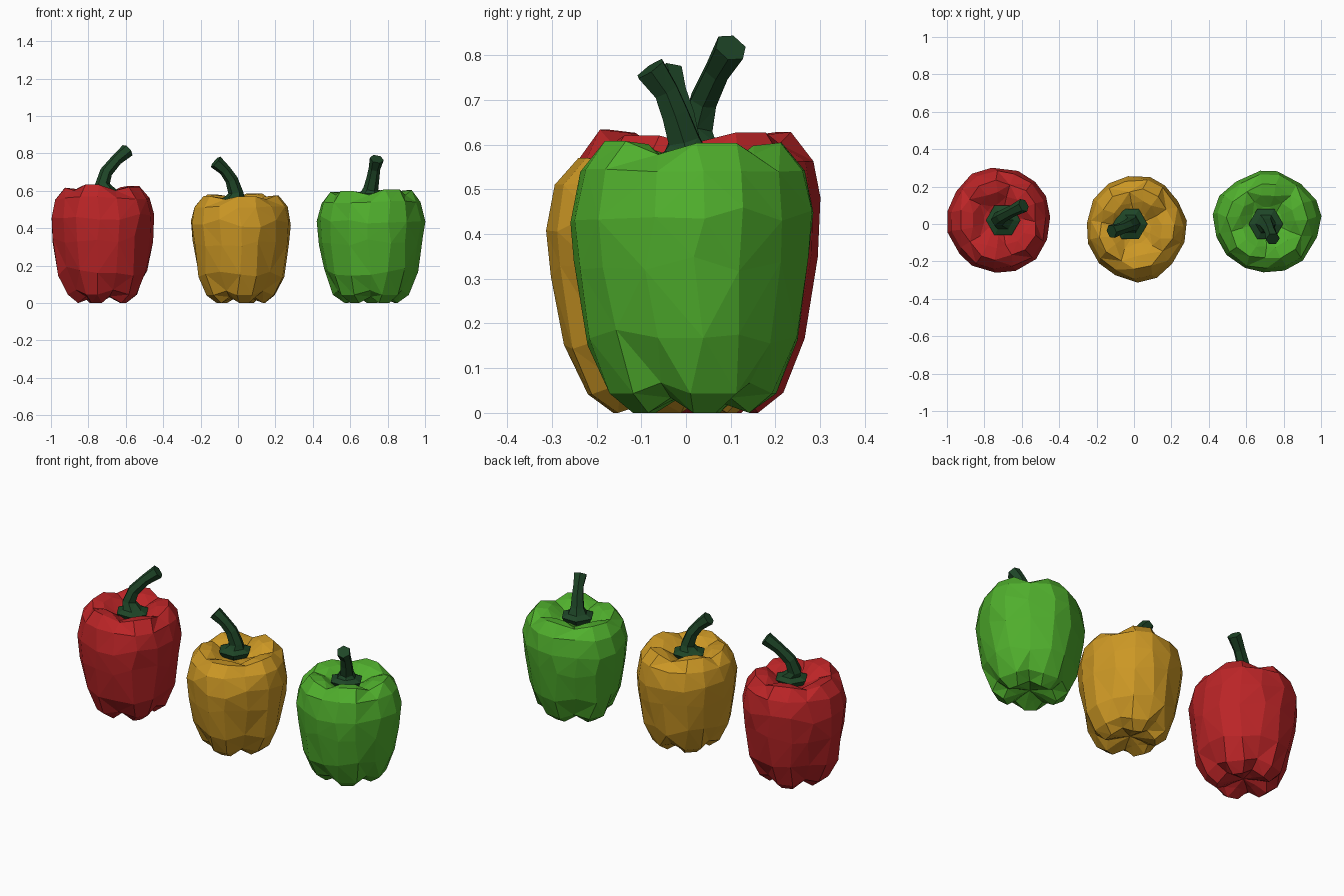
import bpy, bmesh, math, random
from mathutils import Vector

if "Cube" in bpy.data.objects:
    bpy.data.objects.remove(bpy.data.objects["Cube"])

LOBES, SIDES = 5, 15          # each lobe: one valley column and two crest columns
# (radius, height) of the lobe crests, and (radius factor, height shift) at the valleys;
# runs from the underside, up the wall, over the shoulder and into the stem hollow
PROFILE = [(0.07, 0.025, 1.0, 0.015), (0.14, 0.0, 0.85, 0.035), (0.20, 0.045, 0.90, 0.025),
           (0.25, 0.17, 0.95, 0.0), (0.276, 0.34, 0.97, 0.0), (0.287, 0.46, 0.97, 0.0),
           (0.268, 0.56, 0.95, 0.0), (0.215, 0.625, 0.91, -0.025),
           (0.15, 0.618, 0.88, -0.035), (0.085, 0.572, 0.95, -0.01)]


def material(name, rgb):
    m = bpy.data.materials.new(name)
    m.diffuse_color = (*rgb, 1)
    m.use_nodes = True
    m.node_tree.nodes["Principled BSDF"].inputs["Base Color"].default_value = m.diffuse_color
    return m


def finish(bm, name, mat):
    bmesh.ops.triangulate(bm, faces=[f for f in bm.faces if len(f.verts) == 4])
    bmesh.ops.recalc_face_normals(bm, faces=bm.faces)
    me = bpy.data.meshes.new(name)
    bm.to_mesh(me)
    bm.free()
    me.materials.append(mat)
    ob = bpy.data.objects.new(name, me)
    bpy.context.collection.objects.link(ob)
    return ob


def skin(bm, rings):
    n = len(rings[0])
    for a, b in zip(rings, rings[1:]):
        for i in range(n):
            j = (i + 1) % n
            bm.faces.new((a[i], a[j], b[j], b[i]))


def cap(bm, ring, point):
    c = bm.verts.new(point)
    for i, v in enumerate(ring):
        bm.faces.new((v, ring[(i + 1) % len(ring)], c))


def pepper_body(name, center, half, height, phase, mat, seed):
    rnd = random.Random(seed)
    bm = bmesh.new()
    cx, cy = center
    sx, sy, sz = half[0] / 0.284, half[1] / 0.284, height / 0.628
    lobe = [(rnd.uniform(0.97, 1.02), rnd.uniform(-0.012, 0.01)) for _ in range(LOBES)]
    rings = []
    for k, (r, z, vr, vz) in enumerate(PROFILE):
        ring = []
        for i in range(SIDES):
            a = phase + math.tau * (i + rnd.uniform(-0.16, 0.16)) / SIDES
            rr, zz = r * rnd.uniform(0.985, 1.015), z
            if i % 3 == 0:
                rr, zz = rr * vr, zz + vz
            else:
                rr *= lobe[i // 3][0]
                zz += lobe[i // 3][1] if k > 5 else 0
            if 2 < k < 6:
                zz += rnd.uniform(-0.025, 0.025)
            ring.append(bm.verts.new((cx + rr * sx * math.cos(a),
                                      cy + rr * sy * math.sin(a), max(zz, 0) * sz)))
        rings.append(ring)
    skin(bm, rings)
    cap(bm, rings[0], (cx, cy, 0.045))
    cap(bm, rings[-1], (cx, cy, 0.55 * sz))
    finish(bm, name, mat)


def stem(name, path, mat):
    # six-sided stalk with a flared crown at its foot
    bm = bmesh.new()
    pts = [Vector(p) for p in path]
    base = pts[0]
    rings = []
    for dz, r in ((-0.03, 0.075), (0.0, 0.092), (0.015, 0.055)):
        rings.append([bm.verts.new(base + Vector((r * math.cos(i * math.tau / 6),
                      r * math.sin(i * math.tau / 6), dz))) for i in range(6)])
    for k in range(1, len(pts)):
        t = pts[min(k + 1, len(pts) - 1)] - pts[k - 1]
        q = Vector((0, 0, 1)).rotation_difference(t.normalized())
        r = (0.040, 0.034, 0.031, 0.038)[k - 1]
        rings.append([bm.verts.new(pts[k] + q @ Vector((r * math.cos(i * math.tau / 6),
                      r * math.sin(i * math.tau / 6), 0))) for i in range(6)])
    skin(bm, rings)
    bm.faces.new(rings[0])
    bm.faces.new(rings[-1])
    finish(bm, name, mat)


red = material("red_skin", (0.50, 0.018, 0.02))
yellow = material("yellow_skin", (0.60, 0.31, 0.018))
green = material("green_skin", (0.08, 0.43, 0.026))
dark = material("stem_green", (0.013, 0.06, 0.02))

# Bodies
pepper_body("red_pepper", (-0.72, 0.02), (0.28, 0.288), 0.63, 0.0, red, 3)
pepper_body("yellow_pepper", (0.01, -0.02), (0.27, 0.282), 0.58, 0.5, yellow, 8)
pepper_body("green_pepper", (0.71, 0.01), (0.286, 0.276), 0.605, 0.9, green, 12)

# Stems
stem("red_stem", [(-0.70, 0.02, 0.588), (-0.725, 0.025, 0.635), (-0.705, 0.04, 0.70),
                  (-0.65, 0.07, 0.765), (-0.59, 0.10, 0.817)], dark)
stem("yellow_stem", [(-0.02, 0.0, 0.55), (-0.012, 0.0, 0.59), (-0.035, -0.01, 0.66),
                     (-0.07, -0.025, 0.71), (-0.12, -0.04, 0.755)], dark)
stem("green_stem", [(0.705, 0.0, 0.57), (0.71, -0.005, 0.61), (0.722, -0.025, 0.67),
                    (0.73, -0.045, 0.72), (0.742, -0.08, 0.77)], dark)
